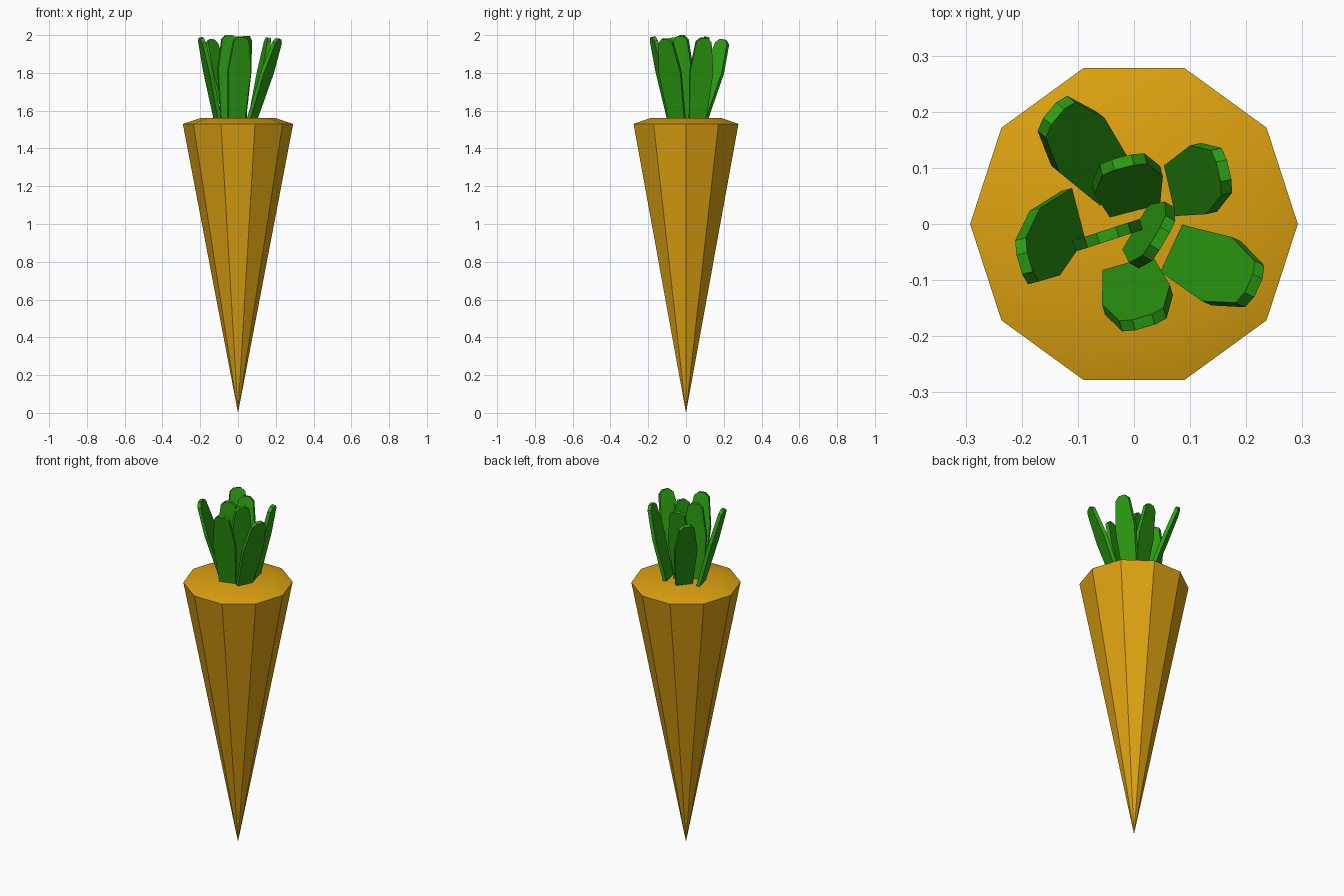
import bpy, bmesh, math
from mathutils import Vector

if "Cube" in bpy.data.objects:
    bpy.data.objects.remove(bpy.data.objects["Cube"])


def material(name, rgb):
    m = bpy.data.materials.new(name)
    m.diffuse_color = (*rgb, 1)
    m.use_nodes = True
    m.node_tree.nodes["Principled BSDF"].inputs["Base Color"].default_value = m.diffuse_color
    return m


def add_object(name, bm, mat):
    bmesh.ops.recalc_face_normals(bm, faces=bm.faces[:])
    mesh = bpy.data.meshes.new(name)
    bm.to_mesh(mesh)
    bm.free()
    mesh.materials.append(mat)
    ob = bpy.data.objects.new(name, mesh)
    bpy.context.collection.objects.link(ob)
    return ob


orange = material("carrot_orange", (0.72, 0.36, 0.005))
green = material("leaf_green", (0.026, 0.35, 0.006))

# Root: ten-sided cone with a shallow bevelled crown
SIDES = 10
bm = bmesh.new()
tip = bm.verts.new((0, 0, 0))
rings = []
for r, z in [(0.292, 1.53), (0.2, 1.56)]:
    rings.append([bm.verts.new((r * math.cos(math.tau * i / SIDES),
                                r * math.sin(math.tau * i / SIDES), z))
                  for i in range(SIDES)])
low, high = rings
for i in range(SIDES):
    j = (i + 1) % SIDES
    bm.faces.new((tip, low[j], low[i]))
    bm.faces.new((low[i], low[j], high[j], high[i]))
bm.faces.new(high)
root = add_object("carrot_root", bm, orange)
bpy.context.view_layer.objects.active = root
root.select_set(True)
bpy.ops.object.shade_smooth_by_angle(angle=math.radians(30))

# Leaf outline: (half width, fraction of the length)
OUTLINE = [(0.045, 0), (0.063, 0.6), (0.041, 0.955), (0.018, 1.0)]
THICK = 0.02


def leaf(name, base, top, width_dir):
    base, top = Vector(base), Vector(top)
    axis = top - base
    up = axis.normalized()
    w = Vector((*width_dir, 0))
    w = (w - up * w.dot(up)).normalized()
    n = up.cross(w) * (THICK / 2)
    flat = [base + axis * t + w * h for h, t in OUTLINE]
    flat += [base + axis * t - w * h for h, t in reversed(OUTLINE)]
    bm = bmesh.new()
    a = [bm.verts.new(p + n) for p in flat]
    b = [bm.verts.new(p - n) for p in flat]
    bm.faces.new(a)
    bm.faces.new(b[::-1])
    for i in range(len(a)):
        j = (i + 1) % len(a)
        bm.faces.new((a[i], b[i], b[j], a[j]))
    add_object(name, bm, green)


# Leaves: base xy, tip xyz, horizontal width direction
LEAVES = [
    ("leaf_back_left", (-0.035, 0.07), (-0.143, 0.197, 1.975), (0.62, 0.78)),
    ("leaf_left", (-0.105, 0.02), (-0.195, -0.07, 1.985), (-0.25, 0.97)),
    ("leaf_back", (0.0, 0.03), (-0.02, 0.11, 1.99), (0.97, 0.25)),
    ("leaf_back_right", (0.07, 0.06), (0.16, 0.095, 1.985), (0.22, -0.97)),
    ("leaf_front_right", (0.07, -0.045), (0.213, -0.11, 1.98), (0.42, 0.91)),
    ("leaf_front", (-0.01, -0.075), (0.017, -0.175, 1.99), (0.96, 0.28)),
    ("leaf_centre", (0.01, -0.01), (0.046, -0.026, 1.995), (0.5, 0.86)),
    ("leaf_upright", (-0.047, -0.02), (-0.047, -0.02, 2.0), (0.95, 0.31)),
]
for name, base, top, w in LEAVES:
    leaf(name, (*base, 1.54), top, w)
